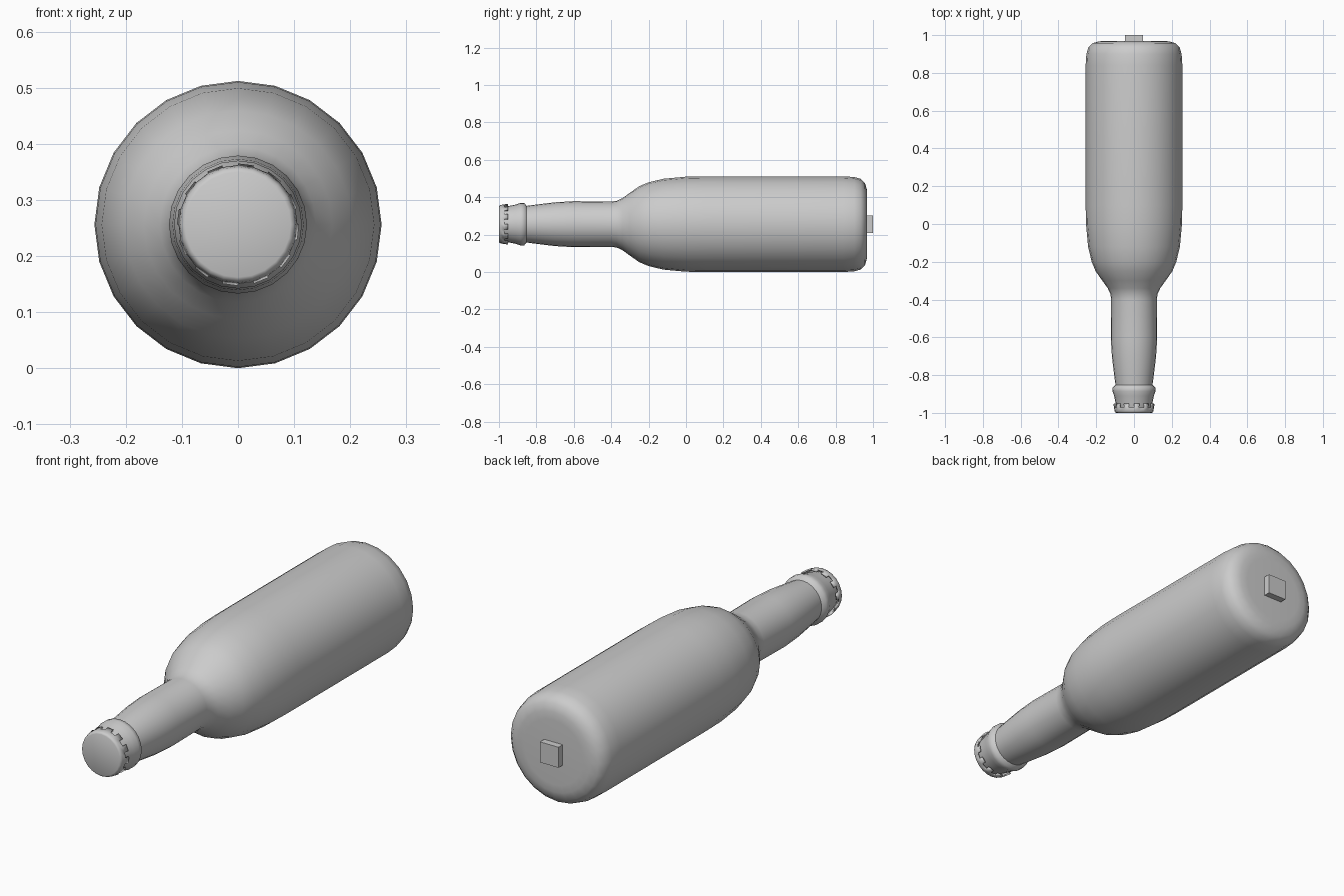
import bpy
import bmesh
from math import sin, cos, tau, radians

SIDES = 24
AXIS_Z = 0.256

if "Cube" in bpy.data.objects:
    bpy.data.objects.remove(bpy.data.objects["Cube"], do_unlink=True)

grey = bpy.data.materials.new("plain grey")
grey.use_nodes = True
grey.diffuse_color = (0.6, 0.6, 0.6, 1)
grey.node_tree.nodes["Principled BSDF"].inputs["Base Color"].default_value = (0.6, 0.6, 0.6, 1)


def finish(name, bm, angle):
    """Turn a bmesh into a shaded object."""
    mesh = bpy.data.meshes.new(name)
    bmesh.ops.recalc_face_normals(bm, faces=bm.faces)
    bm.to_mesh(mesh)
    bm.free()
    obj = bpy.data.objects.new(name, mesh)
    bpy.context.collection.objects.link(obj)
    mesh.materials.append(grey)
    bpy.ops.object.select_all(action='DESELECT')
    obj.select_set(True)
    bpy.context.view_layer.objects.active = obj
    bpy.ops.object.shade_smooth_by_angle(angle=radians(angle))
    return obj


def lathe(profile, cap_end=True, teeth=None):
    """Spin (y, radius) points about the long axis; teeth skip every other face."""
    bm = bmesh.new()
    rings = []
    for y, r in profile:
        rings.append([bm.verts.new((r * sin(tau * i / SIDES), y,
                                    AXIS_Z + r * cos(tau * i / SIDES)))
                      for i in range(SIDES)])
    for n, (a, b) in enumerate(zip(rings, rings[1:])):
        for i in range(0, SIDES, 2 if n == teeth else 1):
            j = (i + 1) % SIDES
            bm.faces.new((a[i], a[j], b[j], b[i]))
    bm.faces.new(rings[0])
    if cap_end:
        bm.faces.new(rings[-1])
    loose = [v for v in bm.verts if not v.link_faces]
    bmesh.ops.delete(bm, geom=loose, context='VERTS')
    return bm


# Bottle: lip, neck, shoulder, body and rounded base
bottle_profile = [
    (-0.985, 0.088), (-0.95, 0.097), (-0.91, 0.105), (-0.885, 0.114),
    (-0.865, 0.113), (-0.852, 0.098), (-0.8, 0.105), (-0.7, 0.117),
    (-0.6, 0.123), (-0.4, 0.121), (-0.37, 0.125), (-0.34, 0.139),
    (-0.3, 0.168), (-0.25, 0.203), (-0.2, 0.224), (-0.12, 0.243),
    (0, 0.254), (0.1, 0.256), (0.84, 0.256), (0.9, 0.252),
    (0.935, 0.242), (0.957, 0.22), (0.967, 0.185), (0.969, 0.15),
]
finish("bottle", lathe(bottle_profile), 50)

# Crown cap with a toothed skirt
cap_profile = [(-1.0, 0.094), (-0.997, 0.1), (-0.99, 0.103),
               (-0.972, 0.106), (-0.952, 0.109)]
cap = finish("cap", lathe(cap_profile, cap_end=False, teeth=3), 50)
skirt = cap.modifiers.new("thickness", 'SOLIDIFY')
skirt.thickness = 0.007

# Small square block on the base
bm = bmesh.new()
bmesh.ops.create_cube(bm, size=1)
for v in bm.verts:
    v.co = (v.co.x * 0.095, 0.98 + v.co.y * 0.04, AXIS_Z + v.co.z * 0.095)
finish("base_block", bm, 30)
